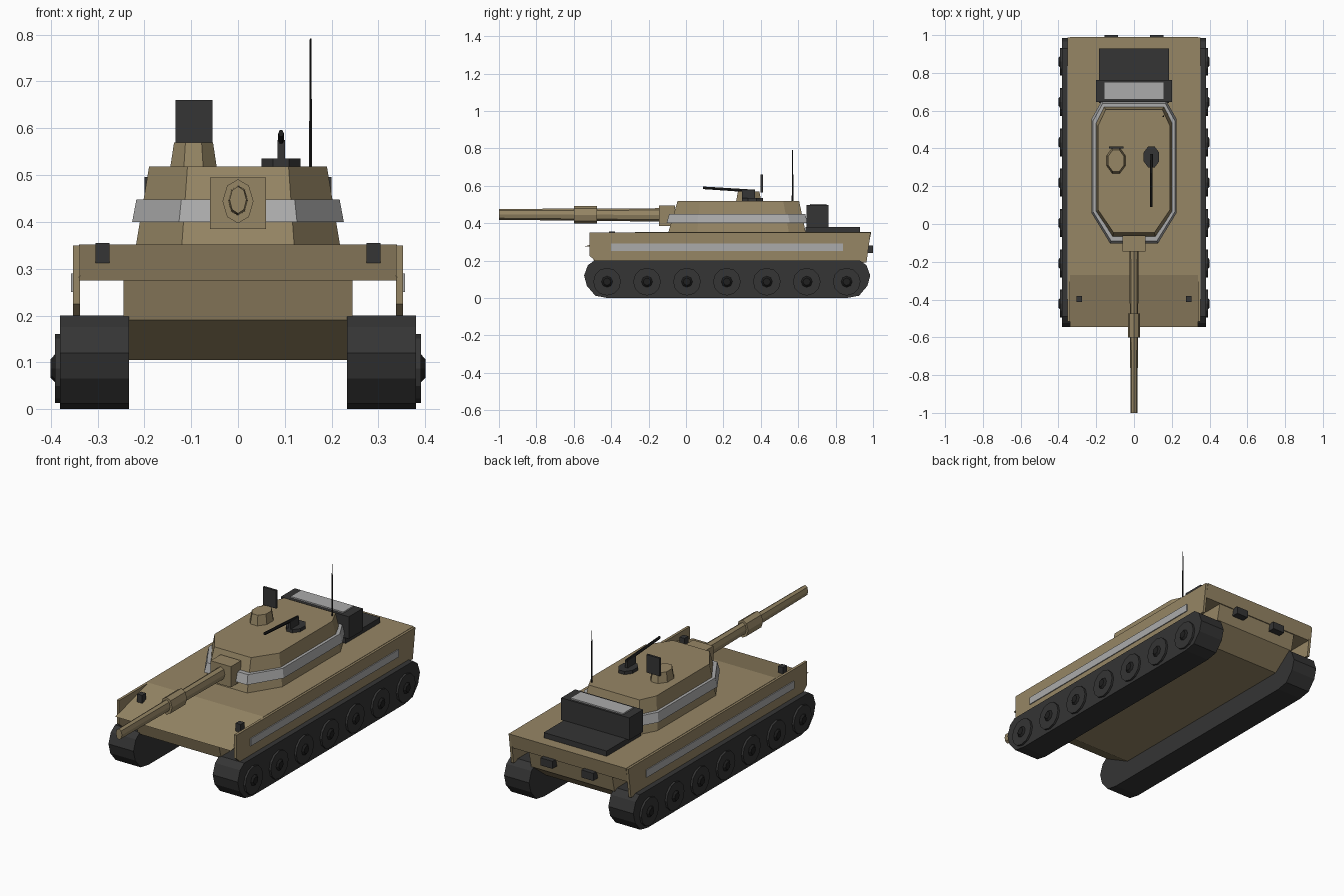
import bpy, bmesh, math
from mathutils import Vector

if "Cube" in bpy.data.objects:
    bpy.data.objects.remove(bpy.data.objects["Cube"])


def material(name, rgb):
    m = bpy.data.materials.new(name)
    m.diffuse_color = (*rgb, 1)
    m.use_nodes = True
    m.node_tree.nodes["Principled BSDF"].inputs["Base Color"].default_value = m.diffuse_color
    return m


TAN = material("sand_paint", (0.305, 0.238, 0.130))
DARK = material("dark_rubber", (0.035, 0.035, 0.035))
GREY = material("light_grey", (0.41, 0.41, 0.41))
BLACK = material("gun_black", (0.014, 0.014, 0.014))


def loft(name, rings, mat):
    """Skin a list of equal-length closed rings and cap both ends."""
    bm = bmesh.new()
    vs = [[bm.verts.new(p) for p in r] for r in rings]
    n = len(rings[0])
    for a, b in zip(vs, vs[1:]):
        for i in range(n):
            bm.faces.new((a[i], a[(i + 1) % n], b[(i + 1) % n], b[i]))
    bm.faces.new(vs[0][::-1])
    bm.faces.new(vs[-1])
    bmesh.ops.recalc_face_normals(bm, faces=bm.faces)
    me = bpy.data.meshes.new(name)
    bm.to_mesh(me)
    bm.free()
    me.materials.append(mat)
    ob = bpy.data.objects.new(name, me)
    bpy.context.collection.objects.link(ob)
    return ob


def prism(name, profile, x0, x1, mat):
    """Side profile (y, z) extruded across x."""
    return loft(name, [[(x, y, z) for y, z in profile] for x in (x0, x1)], mat)


def box(name, x, y, z, mat):
    return prism(name, [(y[0], z[0]), (y[1], z[0]), (y[1], z[1]), (y[0], z[1])], *x, mat)


def tube(name, axis, sections, mat, n=8):
    """Round part along an axis; sections are (centre, radius a, radius b)."""
    rings = []
    for c, ra, rb in sections:
        ring = []
        for i in range(n):
            t = 2 * math.pi * (i + 0.5 * (axis == 'Z')) / n
            a, b = ra * math.cos(t), rb * math.sin(t)
            off = {'X': (0, a, b), 'Y': (a, 0, b), 'Z': (a, b, 0)}[axis]
            ring.append(Vector(c) + Vector(off))
        rings.append(ring)
    return loft(name, rings, mat)


# hull: wide upper body with sloped front, narrow lower tub
prism("upper_hull", [(-0.545, 0.275), (-0.27, 0.352), (0.99, 0.352), (0.975, 0.275)],
      -0.34, 0.34, TAN)
prism("lower_hull", [(-0.515, 0.276), (-0.49, 0.19), (-0.33, 0.105), (0.84, 0.105),
                     (0.95, 0.19), (0.97, 0.276)], -0.245, 0.245, TAN)

# running gear, skirts and lamps on both sides
track = [(-0.49, 0.2), (-0.525, 0.175), (-0.545, 0.12), (-0.53, 0.065), (-0.485, 0.012),
         (-0.42, 0), (0.86, 0), (0.925, 0.012), (0.97, 0.065), (0.985, 0.12),
         (0.965, 0.175), (0.93, 0.2)]
skirt = [(-0.515, 0.35), (-0.515, 0.225), (-0.475, 0.19), (0.965, 0.19), (0.987, 0.35)]
for s, side in ((-1, "left"), (1, "right")):
    prism(side + "_track", track, s * 0.233, s * 0.38, DARK)
    prism(side + "_skirt", skirt, s * 0.338, s * 0.352, TAN)
    box(side + "_side_stripe", (s * 0.351, s * 0.357), (-0.40, 0.84), (0.25, 0.29), GREY)
    for i in range(7):
        y = -0.422 + i * 0.2135
        tube(side + "_wheel", 'X', [((s * 0.37, y, 0.087), 0.074, 0.074),
                                    ((s * 0.391, y, 0.087), 0.074, 0.074)], DARK, 12)
        tube(side + "_wheel_hub", 'X', [((s * 0.39, y, 0.087), 0.031, 0.031),
                                        ((s * 0.40, y, 0.087), 0.02, 0.02)], BLACK, 8)
    box(side + "_headlight", (s * 0.275, s * 0.304), (-0.412, -0.38), (0.31, 0.355), DARK)
    box(side + "_tail_light", (s * 0.085, s * 0.155), (0.94, 1.0), (0.24, 0.28), DARK)


# turret: octagonal plan lofted through heights
def plan(z, front_x, side_x, back_x, y):
    half = [(front_x, y[0]), (side_x, y[1]), (side_x, y[2]), (back_x, y[3])]
    return [(a, b, z) for a, b in half] + [(-a, b, z) for a, b in half[::-1]]


loft("turret", [plan(0.35, 0.12, 0.218, 0.17, (-0.095, 0.06, 0.55, 0.64)),
                plan(0.518, 0.108, 0.19, 0.15, (-0.045, 0.075, 0.52, 0.605))], TAN)
loft("turret_band", [plan(0.40, 0.126, 0.226, 0.172, (-0.104, 0.06, 0.555, 0.65)),
                     plan(0.448, 0.121, 0.217, 0.166, (-0.09, 0.065, 0.545, 0.638))], GREY)

# main gun
GZ = 0.444
box("gun_mantlet", (-0.06, 0.06), (-0.145, -0.06), (0.385, 0.495), TAN)
tube("gun_barrel", 'Y', [((0, -0.10, GZ), 0.025, 0.036), ((0, -1.0, GZ + 0.003), 0.018, 0.029)], TAN)
tube("gun_sleeve", 'Y', [((0, -0.475, GZ), 0.033, 0.047), ((0, -0.60, GZ), 0.033, 0.047)], TAN)

# commander hatch and sight plate
tube("cupola", 'Z', [((-0.095, 0.335, 0.515), 0.054, 0.073),
                     ((-0.095, 0.335, 0.57), 0.045, 0.062)], TAN)
box("sight_plate", (-0.133, -0.055), (0.399, 0.411), (0.565, 0.66), DARK)

# roof machine gun
MX = 0.092
tube("machine_gun_ring", 'Z', [((MX, 0.355, 0.515), 0.045, 0.06),
                               ((MX, 0.355, 0.535), 0.045, 0.06)], DARK)
box("machine_gun_post", (MX - 0.008, MX + 0.008), (0.30, 0.37), (0.53, 0.575), DARK)
tube("machine_gun_barrel", 'Y', [((MX, 0.37, 0.571), 0.007, 0.009),
                                 ((MX, 0.09, 0.589), 0.006, 0.008)], BLACK, 6)

# antenna
tube("antenna", 'Z', [((0.155, 0.57, 0.51), 0.004, 0.005),
                      ((0.155, 0.57, 0.792), 0.002, 0.002)], BLACK, 6)

# engine deck and stowage box
box("engine_deck", (-0.185, 0.185), (0.64, 0.93), (0.345, 0.38), DARK)
box("stowage_box", (-0.2, 0.2), (0.645, 0.762), (0.378, 0.496), DARK)
box("stowage_lid", (-0.155, 0.155), (0.662, 0.75), (0.494, 0.503), GREY)
